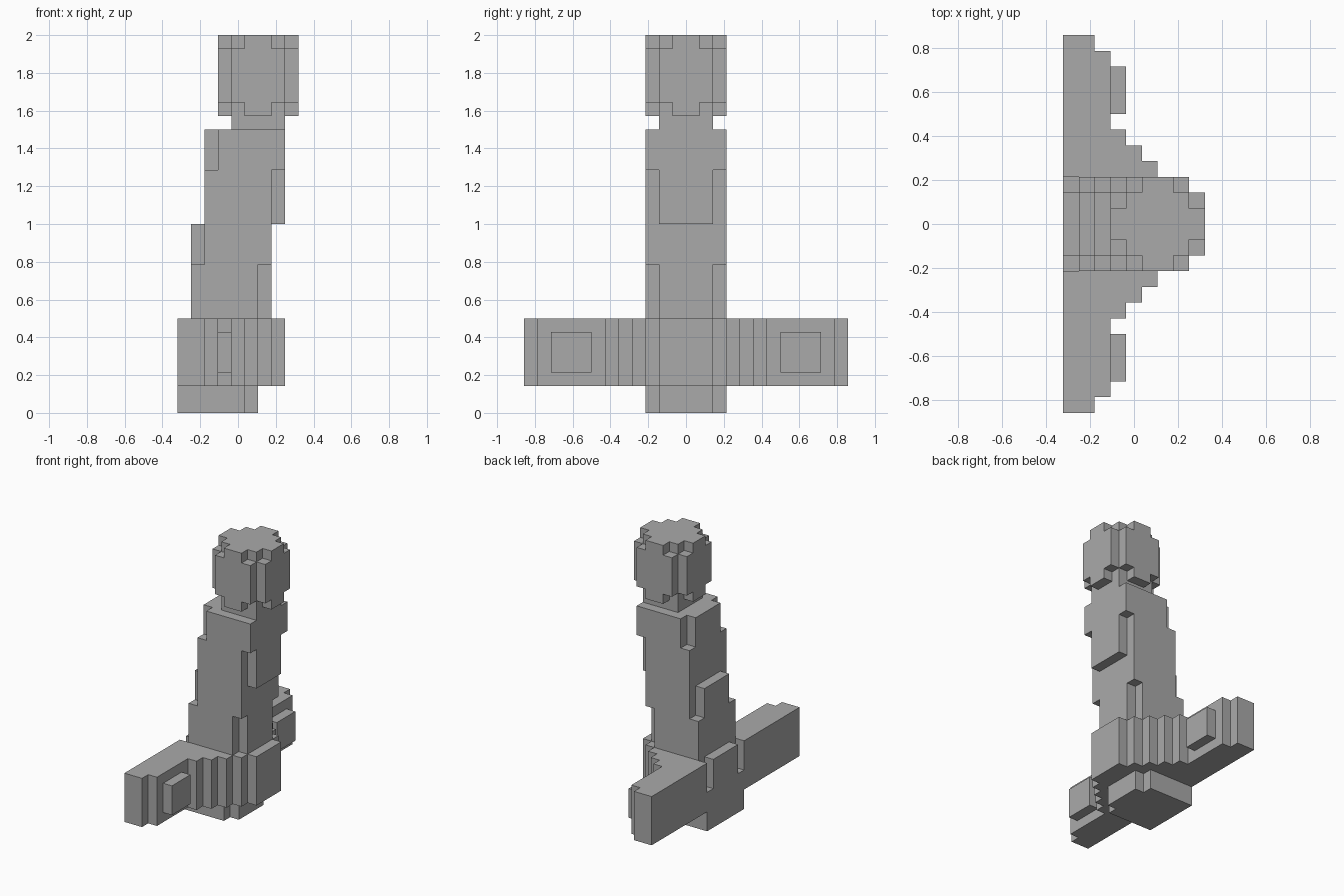
import bpy, bmesh

cube = bpy.data.objects.get("Cube")
if cube:
    bpy.data.objects.remove(cube, do_unlink=True)

U = 2 / 28          # edge of one block
X_MID = 4.5         # blocks from the rear face to the centre

grey = bpy.data.materials.new("plain grey")
grey.use_nodes = True
colour = (0.4, 0.4, 0.4, 1)
grey.diffuse_color = colour
grey.node_tree.nodes["Principled BSDF"].inputs["Base Color"].default_value = colour


def outline(rows):
    """Stepped footprint, mirrored in y. Each row: (outer y, x min, x max)."""
    high, low, inner = [], [], 0
    for outer, x0, x1 in rows:
        high += [(x1, inner), (x1, outer)]
        low += [(x0, inner), (x0, outer)]
        inner = outer
    half = high + low[::-1]
    loop = half + [(x, -y) for x, y in half[::-1]]
    # drop points that do not turn a corner
    clean = []
    for p in loop:
        if not clean or p != clean[-1]:
            clean.append(p)
    if clean[0] == clean[-1]:
        clean.pop()
    corners = []
    for i, b in enumerate(clean):
        a, c = clean[i - 1], clean[(i + 1) % len(clean)]
        if (b[0] - a[0]) * (c[1] - b[1]) != (b[1] - a[1]) * (c[0] - b[0]):
            corners.append(b)
    return corners


def build(name, layers):
    """Stack extruded footprints. Each layer: (bottom z, top z, rows)."""
    bm = bmesh.new()
    for z0, z1, rows in layers:
        verts = [bm.verts.new(((x - X_MID) * U, y * U, z0 * U))
                 for x, y in outline(rows)]
        face = bm.faces.new(verts)
        ext = bmesh.ops.extrude_face_region(bm, geom=[face], use_keep_orig=True)
        top = [g for g in ext["geom"] if isinstance(g, bmesh.types.BMVert)]
        bmesh.ops.translate(bm, verts=top, vec=(0, 0, (z1 - z0) * U))
    bmesh.ops.recalc_face_normals(bm, faces=bm.faces[:])
    mesh = bpy.data.meshes.new(name)
    bm.to_mesh(mesh)
    bm.free()
    mesh.materials.append(grey)
    obj = bpy.data.objects.new(name, mesh)
    bpy.context.collection.objects.link(obj)
    return obj


# Foot
build("foot", [(0, 2, [(2, 0, 6), (3, 0, 5)])])

# Wide stepped arms, with notches at the rear of the upper part
core = (2, 0, 8)
arm = [(4, 0, 6), (5, 0, 5), (6, 0, 4), (11, 0, 3), (12, 0, 2)]
build("arms", [(2, 4, [core, (3, 0, 7)] + arm),
               (4, 7, [core, (3, 1, 7)] + arm)])

# Raised plate on each arm
for side, label in ((1, "rear"), (-1, "front")):
    bpy.ops.mesh.primitive_cube_add(size=1)
    plate = bpy.context.object
    plate.name = label + "_arm_plate"
    plate.scale = (U, 3 * U, 3 * U)
    plate.location = ((3.5 - X_MID) * U, side * 8.5 * U, 4.5 * U)
    plate.data.materials.append(grey)

# Leaning tower
build("tower", [(7, 11, [(2, 1, 7), (3, 1, 6)]),
                (11, 14, [(2, 1, 7), (3, 2, 7)]),
                (14, 18, [(2, 2, 8), (3, 2, 7)]),
                (18, 21, [(2, 2, 8), (3, 3, 8)])])

# Neck and rounded block head
build("neck", [(21, 22, [(2, 4, 8)])])
cap = [(1, 3, 9), (2, 4, 8), (3, 5, 7)]
build("head", [(22, 23, cap),
               (23, 27, [(2, 3, 9), (3, 4, 8)]),
               (27, 28, cap)])
